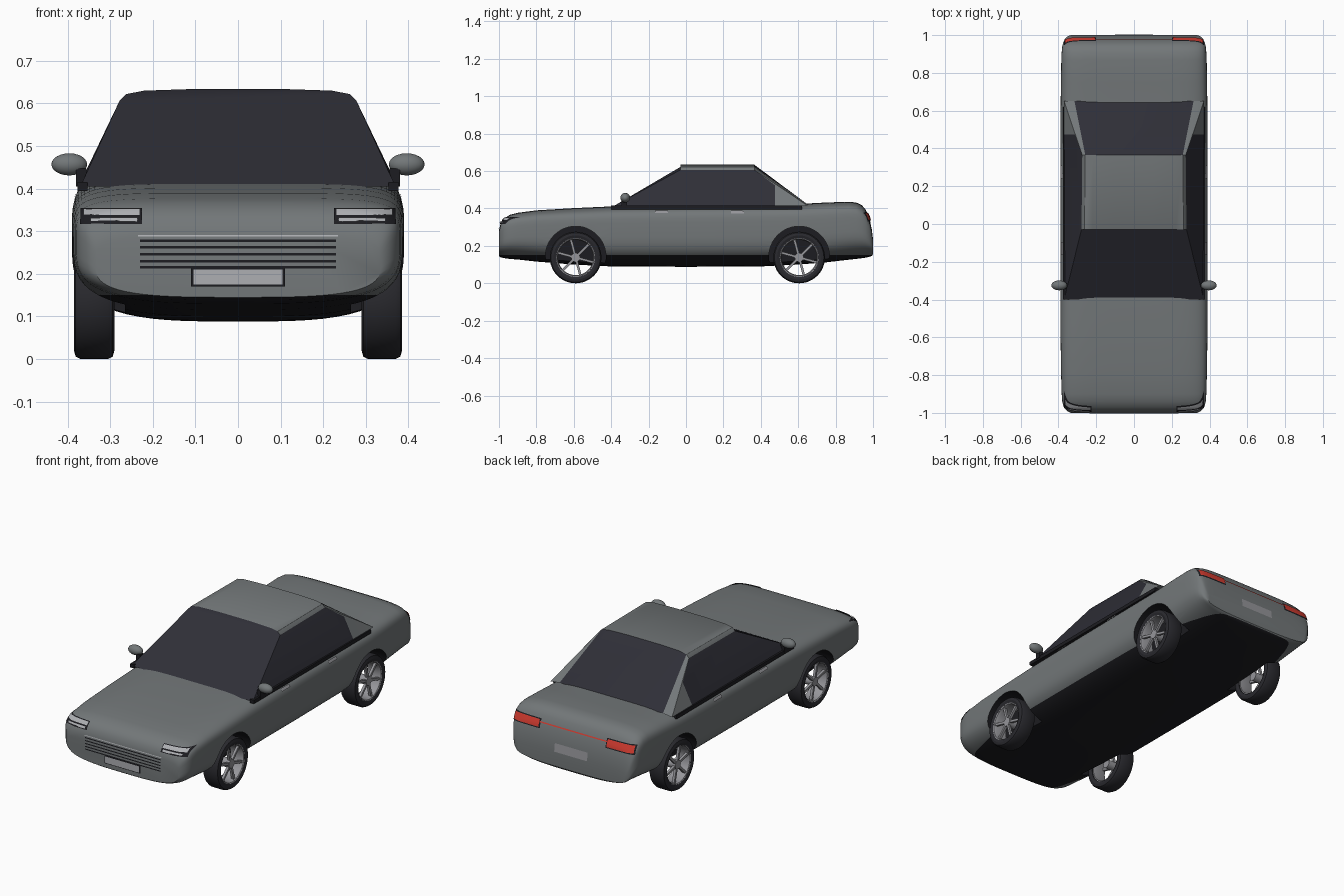
import bpy, bmesh, math
from mathutils import Vector, Matrix
from mathutils.bvhtree import BVHTree

if "Cube" in bpy.data.objects:
    bpy.data.objects.remove(bpy.data.objects["Cube"])


def material(name, r, g, b):
    m = bpy.data.materials.new(name)
    m.diffuse_color = (r, g, b, 1)
    m.use_nodes = True
    m.node_tree.nodes["Principled BSDF"].inputs["Base Color"].default_value = m.diffuse_color
    return m


PAINT = material("grey paint", 0.17, 0.185, 0.19)
BLACK = material("black trim", 0.012, 0.012, 0.015)
GLASS = material("dark glass", 0.028, 0.028, 0.038)
TYRE = material("tyre rubber", 0.022, 0.022, 0.027)
SILVER = material("silver metal", 0.3, 0.3, 0.32)
LAMP = material("lamp white", 0.42, 0.43, 0.45)
RED = material("tail red", 0.65, 0.045, 0.03)


def make(name, bm, *mats):
    bmesh.ops.recalc_face_normals(bm, faces=bm.faces)
    me = bpy.data.meshes.new(name)
    bm.to_mesh(me)
    bm.free()
    for m in mats:
        me.materials.append(m)
    ob = bpy.data.objects.new(name, me)
    bpy.context.collection.objects.link(ob)
    return ob


def loft(bm, rings, closed=True):
    for a, b in zip(rings, rings[1:]):
        n = len(a)
        for i in range(n if closed else n - 1):
            j = (i + 1) % n
            bm.faces.new((a[i], a[j], b[j], b[i]))


def box(bm, lo, hi):
    lo, hi = Vector(lo), Vector(hi)
    mat = Matrix.Translation((lo + hi) / 2) @ Matrix.Diagonal((*(hi - lo), 1))
    bmesh.ops.create_cube(bm, size=1, matrix=mat)


# Body shell: rounded sections (y, half width, bottom, top)
SECTIONS = [
    (-1.0, .335, .145, .285), (-.99, .355, .138, .325), (-.97, .372, .134, .348),
    (-.94, .38, .13, .367), (-.9, .383, .127, .377), (-.8, .386, .116, .39),
    (-.6, .389, .1, .402), (-.4, .39, .09, .411), (0, .39, .088, .418),
    (.4, .39, .09, .422), (.6, .389, .1, .424), (.75, .387, .112, .432),
    (.87, .385, .126, .436), (.91, .383, .13, .432), (.94, .38, .134, .418),
    (.96, .375, .137, .395), (.98, .366, .141, .35), (.993, .352, .146, .29),
    (1.0, .335, .155, .235)]
N = 64
bm = bmesh.new()
rings = []
for y, w, zb, zt in SECTIONS:
    zc = zb + .58 * (zt - zb)
    ring = []
    for i in range(N):
        t = 2 * math.pi * (i + .5) / N
        c, s = math.cos(t), math.sin(t)
        e, h = (2 / 5.5, zt - zc) if s > 0 else (2 / 3.3, zc - zb)
        ring.append(bm.verts.new((math.copysign(abs(c) ** e, c) * w, y,
                                  zc + math.copysign(abs(s) ** e, s) * h)))
    rings.append(ring)
loft(bm, rings)
bm.faces.new(rings[0])
bm.faces.new(rings[-1])
bmesh.ops.recalc_face_normals(bm, faces=bm.faces)
surface = BVHTree.FromBMesh(bm)
bmesh.ops.bisect_plane(bm, geom=bm.verts[:] + bm.edges[:] + bm.faces[:],
                       plane_co=(0, 0, .15), plane_no=(0, 0, 1))
bm.normal_update()
for f in bm.faces:
    c = f.calc_center_median()
    low = c.z < .15 and (abs(c.y) < .75 or f.normal.z < -.5)
    f.material_index = 1 if low else 0
body = make("body", bm, PAINT, BLACK)

# Wheel arches cut out of the body
AXLES = {"front": -.59, "rear": .605}
bm = bmesh.new()
for y in AXLES.values():
    for s in (-1, 1):
        bmesh.ops.create_cone(bm, cap_ends=True, segments=48, radius1=.162, radius2=.162, depth=.2,
                              matrix=Matrix.Translation((s * .365, y, .143)) @ Matrix.Rotation(math.pi / 2, 4, 'Y'))
for f in bm.faces:
    f.material_index = 1
cutter = make("arch_cutter", bm, PAINT, BLACK)
cutter.hide_render = True
mod = body.modifiers.new("arches", 'BOOLEAN')
mod.object, mod.operation, mod.solver = cutter, 'DIFFERENCE', 'EXACT'
bpy.context.view_layer.objects.active = body
bpy.ops.object.modifier_apply(modifier=mod.name)
bpy.data.objects.remove(cutter)

# Cabin: domed roof, windscreen, side glass, rear pillars and rear glass
bm = bmesh.new()
ARC = [(-.278, .606), (-.262, .622), (-.22, .63), (-.1, .634), (.1, .634), (.22, .63), (.262, .622), (.278, .606)]


def arch(y, scale):
    return [bm.verts.new((x * scale, y, z)) for x, z in ARC]


def face(idx, *verts):
    bm.faces.new(verts).material_index = idx


fr, rr = arch(-.03, 1), arch(.365, .985)
loft(bm, [fr, rr], closed=False)
fb = [bm.verts.new((s * .37, -.4, .405)) for s in (-1, 1)]
rb = [bm.verts.new((s * .37, .65, .415)) for s in (-1, 1)]
gb = [bm.verts.new((s * .315, .65, .422)) for s in (-1, 1)]
face(1, fb[0], fb[1], *reversed(fr))
face(1, gb[0], gb[1], *reversed(rr[1:-1]))
for k, end in ((0, 0), (1, -1)):
    s = 2 * k - 1
    top = bm.verts.new((s * .313, .475, .525))
    foot = bm.verts.new((s * .372, .475, .41))
    face(1, fb[k], foot, top, rr[end], fr[end])
    face(0, foot, rb[k], rr[end], top)
    face(0, rb[k], gb[k], rr[1 if k == 0 else -2], rr[end])
make("cabin", bm, PAINT, GLASS)

# Belt line trim and mirrors on both sides
belt, shells, stalks = bmesh.new(), bmesh.new(), bmesh.new()
for s in (-1, 1):
    box(belt, (s * .365 - .012, -.4, .395), (s * .365 + .012, .62, .415))
    bmesh.ops.create_uvsphere(shells, u_segments=24, v_segments=12, radius=1,
                              matrix=Matrix.Translation((s * .396, -.325, .457)) @ Matrix.Diagonal((.042, .026, .026, 1)))
    box(stalks, (s * .368 - .012, -.345, .405), (s * .368 + .012, -.315, .447))
make("belt_trim", belt, BLACK)
make("mirror_shells", shells, PAINT)
make("mirror_stalks", stalks, BLACK)


# Thin details laid onto the body surface
def decal(name, direction, rects, mat, lift, nu=14, nv=4):
    """direction: front, rear or side; rects: (u0, u1, z0, z1)"""
    bm = bmesh.new()
    for u0, u1, z0, z1 in rects:
        for s in (-1, 1) if direction == "side" else (1,):
            rows = []
            for j in range(nv + 1):
                row = []
                for i in range(nu + 1):
                    u, z = u0 + (u1 - u0) * i / nu, z0 + (z1 - z0) * j / nv
                    if direction == "side":
                        org, ray = Vector((2 * s, u, z)), Vector((-s, 0, 0))
                    else:
                        d = 1 if direction == "front" else -1
                        org, ray = Vector((u, -2 * d, z)), Vector((0, d, 0))
                    hit, normal, _, _ = surface.ray_cast(org, ray)
                    if hit is not None:
                        row.append(bm.verts.new(hit + normal * lift))
                if len(row) == nu + 1:
                    rows.append(row)
            loft(bm, rows, closed=False)
    ob = make(name, bm, mat)
    # keep every open plate facing outwards
    for p in ob.data.polygons:
        out = {"front": -p.normal.y, "rear": p.normal.y, "side": p.normal.x * p.center.x}[direction]
        if out < 0:
            p.flip()
    return ob


def both(u0, u1, z0, z1):
    return [(u0, u1, z0, z1), (-u1, -u0, z0, z1)]


decal("headlight_frames", "front", both(.225, .368, .316, .352), BLACK, .003)
decal("headlight_lamps", "front", both(.23, .36, .334, .348) + both(.236, .345, .321, .328), LAMP, .006)
decal("grille_slats", "front", [(-.23, .23, z, z + .006) for z in (.212, .227, .243, .259, .275)], BLACK, .003, nv=1)
decal("grille_top_strip", "front", [(-.235, .235, .287, .291)], LAMP, .003, nv=1)
decal("front_plate_frame", "front", [(-.11, .11, .17, .215)], BLACK, .005)
decal("front_plate", "front", [(-.104, .104, .175, .21)], LAMP, .008)
decal("tail_light_frames", "rear", both(.2, .368, .33, .378), BLACK, .003)
decal("tail_lights", "rear", both(.207, .362, .336, .373), RED, .006)
decal("tail_strip", "rear", [(-.205, .205, .358, .364)], RED, .004, nv=1)
decal("rear_plate", "rear", [(-.1, .1, .235, .28)], SILVER, .004)
decal("door_handles", "side", [(-.165, -.095, .372, .384), (.24, .31, .372, .384)], SILVER, .006)


# Wheels: turned tyre and rim, with six spokes and a hub
def lathe(bm, profile, y, s, steps=48):
    loops = [[bm.verts.new((s * x, y + r * math.cos(a), .138 + r * math.sin(a)))
              for a in (2 * math.pi * i / steps for i in range(steps))] for x, r in profile]
    loft(bm, loops + loops[:1])


TREAD = [(.295, .102), (.29, .118), (.294, .132), (.305, .138), (.37, .138), (.381, .132), (.385, .118), (.38, .102)]
RIM = [(.30, .103), (.30, .097), (.365, .094), (.378, .099), (.381, .104)]
for end, y in AXLES.items():
    for s, side in ((-1, "left"), (1, "right")):
        bm = bmesh.new()
        lathe(bm, TREAD, y, s)
        make(f"{end}_{side}_tyre", bm, TYRE)
        bm = bmesh.new()
        lathe(bm, RIM, y, s)
        for k in range(6):
            spoke = Matrix.Translation((s * .366, y, .138)) @ Matrix.Rotation(k * math.pi / 3 + .26, 4, 'X')
            bmesh.ops.create_cube(bm, size=1, matrix=spoke @ Matrix.Translation((0, 0, .056)) @ Matrix.Diagonal((.014, .013, .085, 1)))
        bmesh.ops.create_cone(bm, cap_ends=True, segments=24, radius1=.024, radius2=.024, depth=.07,
                              matrix=Matrix.Translation((s * .34, y, .138)) @ Matrix.Rotation(math.pi / 2, 4, 'Y'))
        make(f"{end}_{side}_rim", bm, SILVER)

# Smooth shading with sharp edges kept
bpy.ops.object.select_all(action='SELECT')
bpy.context.view_layer.objects.active = body
bpy.ops.object.shade_smooth_by_angle(angle=math.radians(32))
